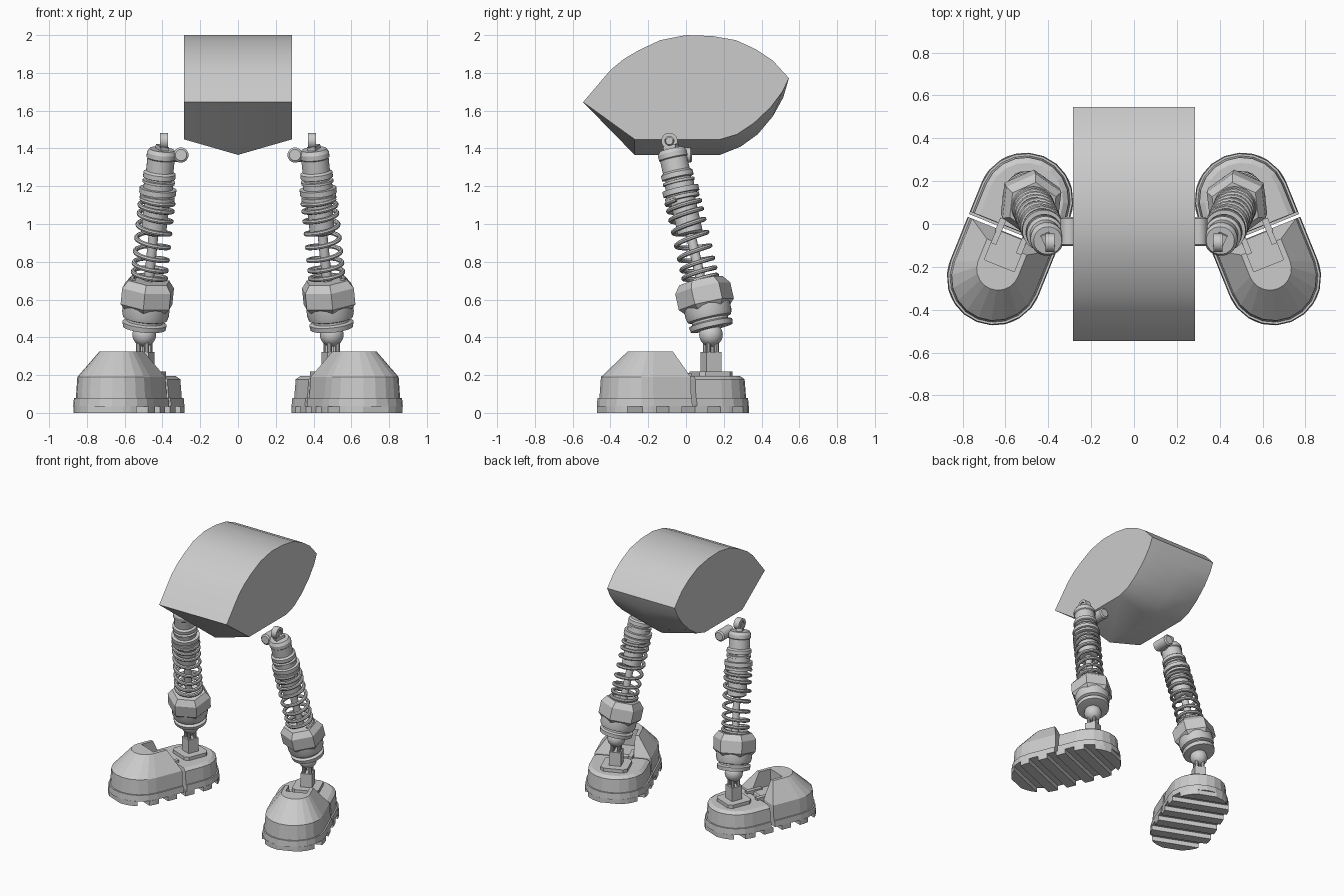
import bpy, bmesh
from math import sin, cos, pi, radians, sqrt
from mathutils import Matrix, Vector

if "Cube" in bpy.data.objects:
    bpy.data.objects.remove(bpy.data.objects["Cube"])


def finish(name, bm, matrix, smooth=True, mirror=True, cutter=None):
    bmesh.ops.remove_doubles(bm, verts=bm.verts, dist=1e-5)
    bmesh.ops.transform(bm, matrix=matrix, verts=bm.verts)
    bmesh.ops.recalc_face_normals(bm, faces=bm.faces)
    me = bpy.data.meshes.new(name)
    bm.to_mesh(me)
    bm.free()
    ob = bpy.data.objects.new(name, me)
    bpy.context.collection.objects.link(ob)
    if smooth:
        bpy.ops.object.select_all(action='DESELECT')
        ob.select_set(True)
        bpy.context.view_layer.objects.active = ob
        bpy.ops.object.shade_smooth_by_angle(angle=radians(30))
    if cutter:
        mod = ob.modifiers.new("slot", 'BOOLEAN')
        mod.operation, mod.object, mod.solver = 'DIFFERENCE', cutter, 'EXACT'
    if mirror:
        ob.modifiers.new("mirror", 'MIRROR')
        ob.modifiers["mirror"].use_mirror_merge = False
    return ob


def add_loft(bm, rings, caps=True):
    vs = [[bm.verts.new(p) for p in ring] for ring in rings]
    n = len(vs[0])
    for a, b in zip(vs, vs[1:]):
        for i in range(n):
            j = (i + 1) % n
            bm.faces.new((a[i], a[j], b[j], b[i]))
    if caps:
        bm.faces.new(vs[0])
        bm.faces.new(vs[-1])


def loft(name, rings, matrix=Matrix(), caps=True, **kw):
    bm = bmesh.new()
    add_loft(bm, rings, caps)
    return finish(name, bm, matrix, **kw)


def lathe(name, profile, matrix, n=24, scale=1.0, **kw):
    rings = [[(r * cos(2 * pi * i / n), r * sin(2 * pi * i / n), z * scale)
              for i in range(n)] for r, z in profile]
    return loft(name, rings, matrix, **kw)


def box(name, lo, hi, matrix, **kw):
    rings = [[(lo[0], lo[1], z), (hi[0], lo[1], z), (hi[0], hi[1], z), (lo[0], hi[1], z)]
             for z in (lo[2], hi[2])]
    return loft(name, rings, matrix, smooth=False, **kw)


# Body: curved hull with a shallow keel underneath
top = [(.545, 1.772), (.46, 1.865), (.37, 1.925), (.265, 1.973), (.14, 1.995), (0, 2.0),
       (-.137, 1.973), (-.25, 1.92), (-.33, 1.873), (-.40, 1.815), (-.545, 1.645)]
side = [(-.272, 1.448), (.18, 1.448), (.27, 1.475), (.36, 1.535), (.45, 1.62), (.51, 1.7)]
keel = [(-.272, 1.366), (.18, 1.366), (.29, 1.41), (.38, 1.475), (.46, 1.57), (.515, 1.67)]
loft("body", [[(x, y, z) for y, z in top + low]
              for x, low in ((-.285, side), (0, keel), (.285, side))], mirror=False)

# Foot frame: local x points to the toe, turned outward
F = Matrix.Translation((.578, -.07, 0)) @ Matrix.Rotation(radians(-68), 4, 'Z')
A = .195


def half(sign, back, c, r, z, n=10):
    pts = [(sign * back, -r, z)]
    for i in range(n + 1):
        a = -pi / 2 + pi * i / n
        pts.append((sign * (c + r * cos(a)), r * sin(a), z))
    return pts + [(sign * back, r, z)]


# Toe half with recessed slot, and heel half
slot = box("slot_cutter", (-.1, -.075, .2), (.134, .075, .5), F, mirror=False)
slot.hide_render = True
slot.hide_viewport = True
slot.display_type = 'WIRE'
loft("toe_cap", [half(1, -.022, A, .208, .078), half(1, -.022, A, .2, .19),
                 half(1, .04, .15, .1, .325)], F, smooth=False, cutter=slot)
loft("heel_cap", [half(-1, .048, A, .208, .078), half(-1, .048, A, .2, .178),
                  half(-1, .05, A, .175, .195)], F, smooth=False)
loft("toe_sole", [half(1, -.022, A, .222, .035), half(1, -.022, A, .218, .08)], F, smooth=False)
loft("heel_sole", [half(-1, .048, A, .222, .035), half(-1, .048, A, .218, .08)], F, smooth=False)


# Tread bars across the sole
def half_width(u):
    d = max(0, abs(u) - A)
    return sqrt(max(0, .222 ** 2 - d * d))


bm = bmesh.new()
for i in range(6):
    us = [-.405 + i * .147 + .075 * k / 3 for k in range(4)]
    outline = [(u, -half_width(u)) for u in us] + [(u, half_width(u)) for u in reversed(us)]
    add_loft(bm, [[(u, v, z) for u, v in outline] for z in (0, .036)])
finish("sole_treads", bm, F, smooth=False)

# Hinge lugs joining toe and heel
for k, v in enumerate((-.065, .065)):
    box(f"hinge_lug_{k}", (-.075, v - .015, .15), (.05, v + .015, .212), F)

# Ankle: plate, block, pegs and ball
An = F @ Matrix.Translation((-.218, 0, 0))
w, c = .095, .07
loft("ankle_plate", [[(w, -c, z), (w, c, z), (c, w, z), (-c, w, z), (-w, c, z), (-w, -c, z),
                      (-c, -w, z), (c, -w, z)] for z in (.19, .22)], An, smooth=False)
box("ankle_block", (-.042, -.042, .215), (.042, .042, .322), An)
for k in range(4):
    a = pi / 4 + k * pi / 2
    lathe(f"ankle_peg_{k}", [(.013, .31), (.013, .4)],
          An @ Matrix.Translation((.032 * cos(a), .032 * sin(a), 0)), n=10)
bm = bmesh.new()
bmesh.ops.create_uvsphere(bm, u_segments=24, v_segments=14, radius=.063)
finish("ankle_ball", bm, An @ Matrix.Translation((0, 0, .414)))

# Shock absorber frame: heights below are world heights along the leaning axis
axis = Vector((-.1, -.225, 1))
K = axis.length
L = Matrix.Translation((.542, .237, 0)) @ axis.to_track_quat('Z', 'Y').to_matrix().to_4x4()

lathe("shock_base", [(.085, .445), (.114, .449), (.118, .475), (.098, .483), (.098, .494),
                     (.118, .5), (.125, .525), (.125, .57)], L, scale=K)
lathe("hex_nut", [(.12, .545), (.15, .575), (.15, .66), (.118, .7)], L, n=6, scale=K, smooth=False)
lathe("shock_rod", [(.026, .68), (.026, 1.0)], L, n=16, scale=K)
lathe("shock_tube", [(.05, .945), (.067, .955), (.067, 1.2)], L, scale=K)
lathe("spring_collar", [(.07, 1.13), (.093, 1.132), (.093, 1.15), (.082, 1.152), (.082, 1.158),
                        (.098, 1.16), (.098, 1.188), (.078, 1.19), (.078, 1.215), (.086, 1.217),
                        (.086, 1.23), (.07, 1.232), (.07, 1.25)], L, scale=K)
lathe("shock_cap", [(.07, 1.24), (.086, 1.245), (.086, 1.27), (.073, 1.28), (.073, 1.345),
                    (.078, 1.35), (.078, 1.375), (.066, 1.395)], L, scale=K)

# Coil spring, looser in the middle
turns, steps, wire = 8, 22, .0125
rings = []
for i in range(turns * steps + 1):
    f = i / (turns * steps)
    a = 2 * pi * turns * f
    z = (.7 + .43 * (f - .35 / (2 * pi) * sin(2 * pi * f))) * K
    ring = []
    for j in range(8):
        b = 2 * pi * j / 8
        r = .088 + wire * cos(b)
        ring.append((r * cos(a), r * sin(a), z + wire * sin(b)))
    rings.append(ring)
loft("coil_spring", rings, L)

# Top eyelet with bushing
E = Matrix.Translation((.392, -.088, 1.44)) @ Matrix.Rotation(pi / 2, 4, 'Y')
lathe("eyelet_ring", [(.024, -.022), (.043, -.022), (.043, .022), (.024, .022), (.024, -.022)],
      E, caps=False)
lathe("eyelet_bushing", [(.016, -.02), (.016, .02)], E, n=16)
lathe("eyelet_web", [(.02, -.018), (.02, .018)], E, n=16)
box("eyelet_neck", (-.022, -.036, 1.375 * K), (.022, .036, 1.415 * K), L)

# Side reservoir facing the body, with its stem
R = Matrix.Translation((.302, -.035, 1.365)) @ Matrix.Rotation(pi / 2, 4, 'X')
lathe("reservoir", [(.03, -.068), (.04, -.06), (.04, .06), (.03, .068)], R)
S = Matrix.Translation((.30, -.055, 1.355)) @ Matrix.Rotation(pi / 2, 4, 'Y')
lathe("reservoir_stem", [(.026, 0), (.026, .1)], S, n=16)
